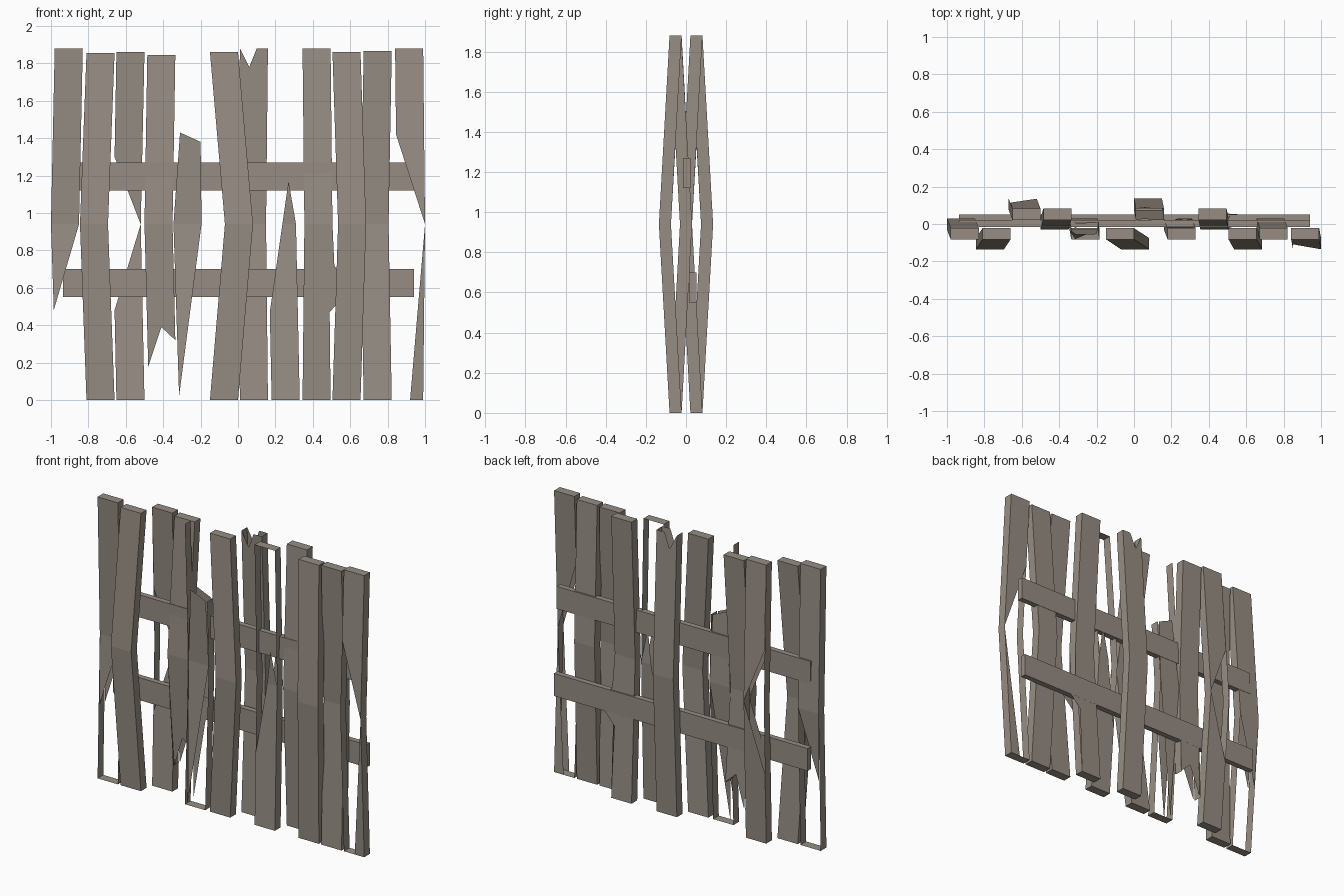
import bpy, bmesh

if "Cube" in bpy.data.objects:
    bpy.data.objects.remove(bpy.data.objects["Cube"])

MID = 0.94
W = 0.15

wood = bpy.data.materials.new("weathered_wood")
wood.diffuse_color = (0.31, 0.27, 0.23, 1)
wood.use_nodes = True
wood.node_tree.nodes["Principled BSDF"].inputs["Base Color"].default_value = wood.diffuse_color


def finish(bm, name):
    me = bpy.data.meshes.new(name)
    bm.to_mesh(me)
    bm.free()
    me.materials.append(wood)
    ob = bpy.data.objects.new(name, me)
    bpy.context.collection.objects.link(ob)


def plank(name, x_end, x_mid, top, layer, bow, shapes=None,
          left=None, right=None, caps=(True, True)):
    """Board kinked at mid height. layer: -1 front, 1 back; bow: 'out' or 'in'.
    shapes: outlines (x, z) of the broken wide faces; left/right: side z ranges."""
    y_end, y_mid = 0.052 * layer, (0.105 * layer if bow == 'out' else 0.0)

    def yc(z):
        t = z / MID if z < MID else (top - z) / (top - MID)
        return y_end + (y_mid - y_end) * t

    def xl(z):
        t = z / MID if z < MID else (top - z) / (top - MID)
        return x_end + (x_mid - x_end) * t

    if shapes is None:
        shapes = [[(x_end, top), (x_end + W, top), (x_mid + W, MID),
                   (x_end + W, 0), (x_end, 0), (x_mid, MID)]]
    bm = bmesh.new()
    # wide faces, split at the kink and laid on both sides of the board
    for side in (-0.03, 0.03):
        part = bmesh.new()
        for s in shapes:
            pts = s if side > 0 else s[::-1]
            part.faces.new([part.verts.new((x, 0, z)) for x, z in pts])
        bmesh.ops.bisect_plane(part, geom=part.verts[:] + part.edges[:] + part.faces[:],
                               dist=1e-5, plane_co=(0, 0, MID), plane_no=(0, 0, 1))
        for v in part.verts:
            v.co.y = yc(v.co.z) + side
        tmp = bpy.data.meshes.new("tmp")
        part.to_mesh(tmp)
        part.free()
        bm.from_mesh(tmp)
        bpy.data.meshes.remove(tmp)
    # narrow sides
    for off, rng in ((0, left), (W, right)):
        lo, hi = rng or (0, top)
        zs = [lo] + ([MID] if lo < MID < hi else []) + [hi]
        rows = [[bm.verts.new((xl(z) + off, yc(z) + d, z)) for d in (-0.03, 0.03)] for z in zs]
        for a, b in zip(rows, rows[1:]):
            f = [a[0], a[1], b[1], b[0]]
            bm.faces.new(f if off else f[::-1])
    # end caps
    for z, keep in ((0, caps[0]), (top, caps[1])):
        if keep:
            q = [(x_end, -0.03), (x_end + W, -0.03), (x_end + W, 0.03), (x_end, 0.03)]
            vs = [bm.verts.new((x, yc(z) + d, z)) for x, d in q]
            bm.faces.new(vs if z else vs[::-1])
    bmesh.ops.remove_doubles(bm, verts=bm.verts[:], dist=1e-4)
    finish(bm, name)


# upright boards, left to right
plank("plank_01", -0.98, -1.0, 1.88, -1, 'in',
      [[(-0.98, 1.88), (-0.83, 1.88), (-0.85, MID), (-0.985, 0.48), (-1.0, MID)]])
plank("plank_02", -0.81, -0.845, 1.855, -1, 'out')
plank("plank_03", -0.65, -0.67, 1.86, 1, 'out',
      [[(-0.65, 1.86), (-0.50, 1.86), (-0.52, MID), (-0.66, 1.3)],
       [(-0.52, MID), (-0.50, 0), (-0.65, 0), (-0.66, 0.48)]])
plank("plank_04", -0.485, -0.50, 1.845, 1, 'in',
      [[(-0.485, 1.845), (-0.335, 1.845), (-0.35, MID), (-0.335, 0.32),
        (-0.41, 0.39), (-0.48, 0.18), (-0.50, MID)]],
      left=(0.18, 1.845), right=(0.32, 1.845), caps=(False, True))
plank("plank_05", -0.335, -0.345, 1.87, -1, 'in',
      [[(-0.31, 1.43), (-0.20, 1.38), (-0.195, MID), (-0.315, 0.02), (-0.345, MID)]],
      right=(0, 1.38), caps=(True, False))
plank("plank_06", -0.15, -0.07, 1.86, -1, 'out')
plank("plank_07", 0.01, 0.0, 1.88, 1, 'out',
      [[(0.01, 1.88), (0.06, 1.78), (0.10, 1.88), (0.16, 1.88), (0.15, MID),
        (0.16, 0), (0.01, 0), (0.0, MID)]], caps=(True, False))
plank("plank_08", 0.18, 0.16, 1.87, -1, 'in',
      [[(0.27, 1.17), (0.31, MID), (0.33, 0), (0.18, 0), (0.17, 0.47)]])
plank("plank_09", 0.345, 0.355, 1.88, 1, 'in',
      [[(0.345, 1.88), (0.495, 1.88), (0.505, MID), (0.515, 0.72), (0.60, 0.59),
        (0.49, 0.47), (0.495, 0), (0.345, 0), (0.355, MID)]])
plank("plank_10", 0.505, 0.535, 1.86, -1, 'out')
plank("plank_11", 0.672, 0.655, 1.865, -1, 'in')
plank("plank_12", 0.84, 0.85, 1.88, -1, 'out',
      [[(0.84, 1.88), (0.99, 1.88), (1.0, MID), (0.845, 1.42)],
       [(1.0, MID), (0.99, 0), (0.92, 0)]])

# cross rails, each made of two butted boards
for name, y0, y1, z0, z1 in (("upper_rail", -0.015, 0.022, 1.12, 1.27),
                             ("lower_rail", 0.015, 0.052, 0.55, 0.70)):
    for half, x0, x1 in (("left", -0.935, 0.0), ("right", 0.0, 0.94)):
        bm = bmesh.new()
        bmesh.ops.create_cube(bm, size=1)
        for v in bm.verts:
            v.co = ((x0 + x1) / 2 + v.co.x * (x1 - x0),
                    (y0 + y1) / 2 + v.co.y * (y1 - y0),
                    (z0 + z1) / 2 + v.co.z * (z1 - z0))
        finish(bm, name + "_" + half)
